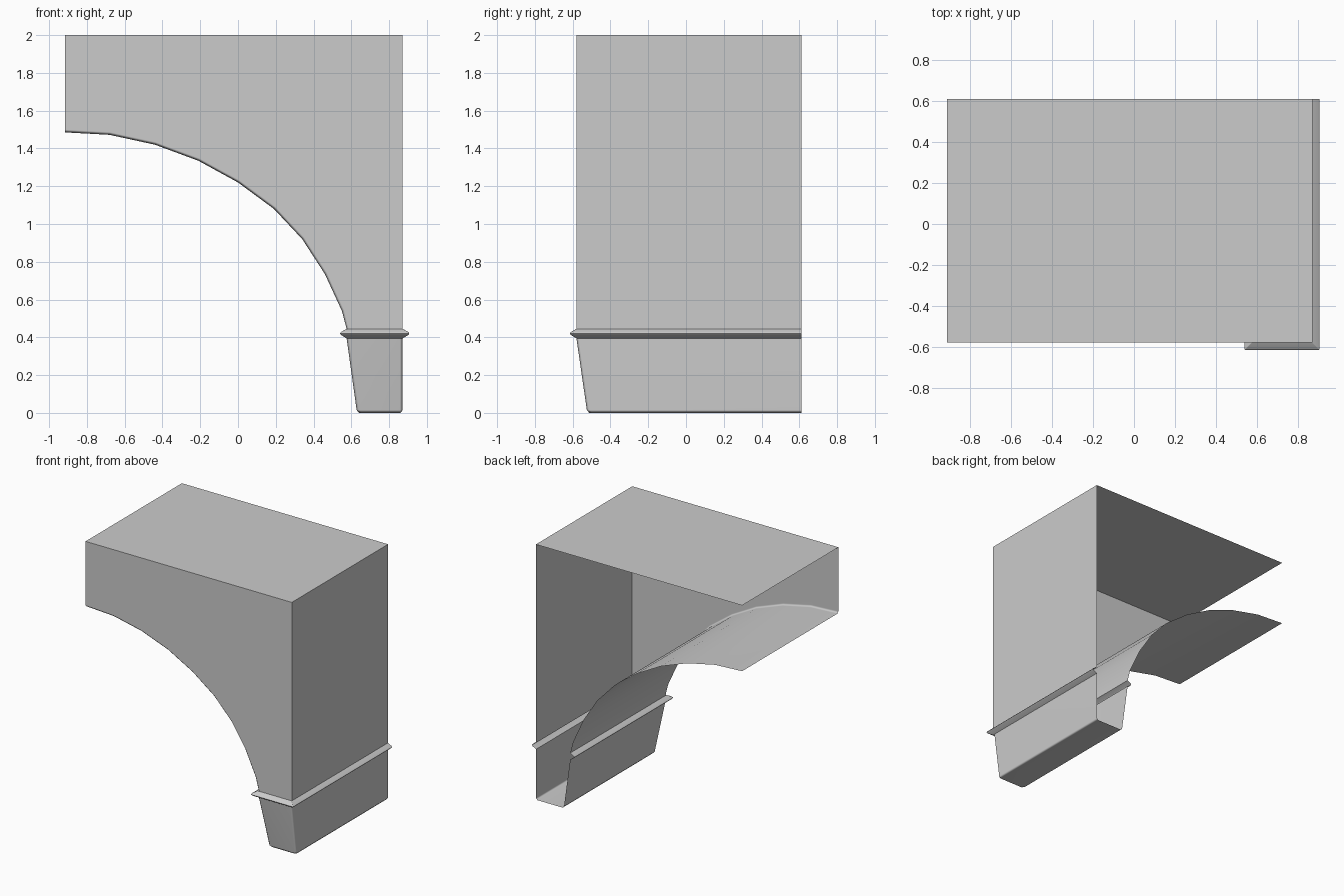
import bpy
import bmesh
from mathutils import Vector

old = bpy.data.objects.get("Cube")
if old:
    bpy.data.objects.remove(old, do_unlink=True)

LEFT, RIGHT, FRONT, BACK, TOP = -0.915, 0.872, -0.58, 0.612, 2.0
INNER, SPRING, NECK = 0.575, 0.445, 0.395
ROUND = 0.015

stone = bpy.data.materials.new("plain grey stone")
stone.use_nodes = True
grey = (0.6, 0.6, 0.6, 1)
stone.diffuse_color = grey
stone.node_tree.nodes["Principled BSDF"].inputs["Base Color"].default_value = grey


def row(bm, points):
    return [bm.verts.new(p) for p in points]


def strips(bm, rows):
    """Join consecutive rows of vertices with quads."""
    for a, b in zip(rows, rows[1:]):
        for i in range(len(a) - 1):
            bm.faces.new((a[i], b[i], b[i + 1], a[i + 1]))


def finish(bm, name, angle=0.9):
    mesh = bpy.data.meshes.new(name)
    bm.to_mesh(mesh)
    bm.free()
    mesh.materials.append(stone)
    obj = bpy.data.objects.new(name, mesh)
    bpy.context.collection.objects.link(obj)
    bpy.ops.object.select_all(action="DESELECT")
    obj.select_set(True)
    bpy.context.view_layer.objects.active = obj
    bpy.ops.object.shade_smooth_by_angle(angle=angle)
    weighted = obj.modifiers.new("Weighted normals", "WEIGHTED_NORMAL")
    weighted.keep_sharp = True
    return obj


def u_ring(inner, right, front, z, c):
    """Three-sided plan, open at the back, with front corners cut by c."""
    return [(inner, BACK, z), (inner, front + c, z), (inner + c, front, z),
            (right - c, front, z), (right, front + c, z), (right, BACK, z)]


# Front wall with rounded arch edge and the curved soffit behind it
arch = [Vector(p) for p in (
    (LEFT, 1.485), (-0.68, 1.472), (-0.44, 1.42), (-0.21, 1.335), (0, 1.22),
    (0.19, 1.08), (0.34, 0.92), (0.46, 0.735), (0.55, 0.54), (INNER, SPRING))]
edge = []
for i, p in enumerate(arch):
    t = (arch[min(i + 1, len(arch) - 1)] - arch[max(i - 1, 0)]).normalized()
    edge.append(p + Vector((-t.y, t.x)) * ROUND)
edge[0].x = LEFT
edge[-1].y = SPRING

bm = bmesh.new()
wall_edge = row(bm, [(p.x, FRONT, p.y) for p in edge])
soffit_front = row(bm, [(p.x, FRONT + ROUND, p.y) for p in arch])
soffit_back = row(bm, [(p.x, BACK, p.y) for p in arch])
strips(bm, [wall_edge, soffit_front, soffit_back])
corners = row(bm, [(RIGHT, FRONT, SPRING), (RIGHT, FRONT, TOP), (LEFT, FRONT, TOP)])
bm.faces.new(wall_edge + corners)
finish(bm, "front_wall_and_arch")

# Outer side wall and flat top, with the back and the arch end left open
bm = bmesh.new()
front_line = row(bm, [(LEFT, FRONT, TOP), (RIGHT, FRONT, TOP), (RIGHT, FRONT, SPRING)])
back_line = row(bm, [(LEFT, BACK, TOP), (RIGHT, BACK, TOP), (RIGHT, BACK, SPRING)])
strips(bm, [back_line, front_line])
finish(bm, "side_wall_and_top")

# Pointed moulding around the head of the pier
bm = bmesh.new()
strips(bm, [row(bm, u_ring(INNER - d, RIGHT + d, FRONT - d, z, 0.003))
            for d, z in ((0, SPRING), (0.03, 0.428), (0.035, 0.42),
                         (0.03, 0.413), (0, NECK))])
finish(bm, "moulding")

# Tapered pier with softened corners and a closed foot
bm = bmesh.new()
rings = [row(bm, u_ring(*ring, ROUND)) for ring in (
    (INNER, RIGHT, FRONT, NECK),
    (0.628, RIGHT, -0.525, ROUND),
    (0.64, RIGHT - 0.012, -0.512, 0))]
strips(bm, rings)
bm.faces.new(list(reversed(rings[-1])))
finish(bm, "pier")
